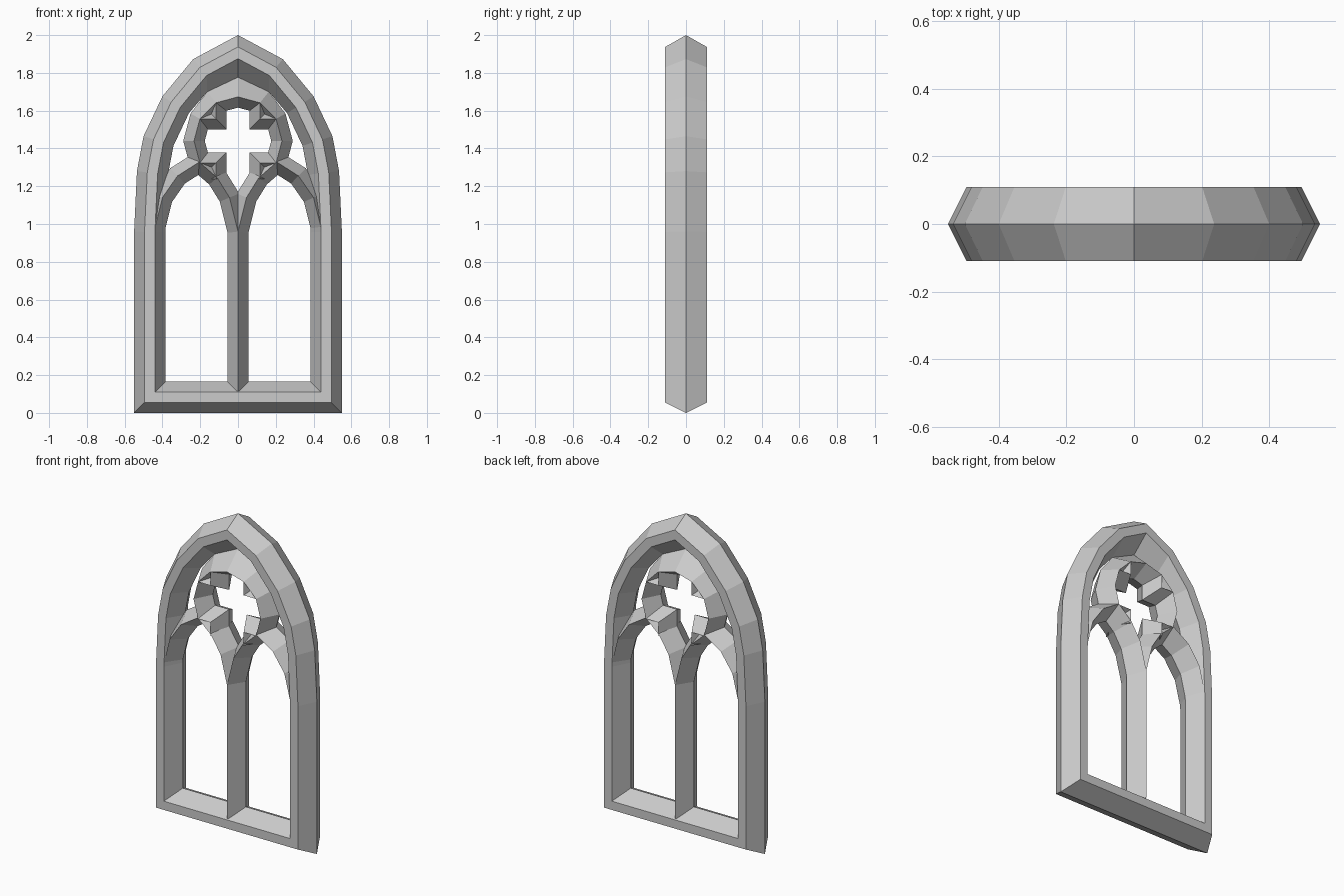
import bpy, bmesh
from math import sin, cos, radians
from mathutils import Vector

if "Cube" in bpy.data.objects:
    bpy.data.objects.remove(bpy.data.objects["Cube"])

D = 0.11   # half depth
W = 0.055  # half width of a tracery bar
CZ = 1.44  # rosette centre height


def offset_dirs(path, closed):
    """Mitred left-hand offset direction at every path point (x, z plane)."""
    pts = [Vector(p) for p in path]
    n = len(pts)
    out = []
    for i, p in enumerate(pts):
        dirs = []
        if closed or i > 0:
            dirs.append((p - pts[i - 1]).normalized())
        if closed or i < n - 1:
            dirs.append((pts[(i + 1) % n] - p).normalized())
        normals = [Vector((-d.y, d.x)) for d in dirs]
        m = sum(normals, Vector((0, 0))).normalized()
        out.append(m / m.dot(normals[0]))
    return pts, out


def sweep(name, path, profile, closed=False, override=None):
    """Sweep a profile of (offset, y); override maps (point, corner) to an x, z spot."""
    pts, dirs = offset_dirs(path, closed)
    bm = bmesh.new()
    rings = []
    for i, (p, d) in enumerate(zip(pts, dirs)):
        ring = []
        for k, (o, y) in enumerate(profile):
            q = p + d * o
            if override and (i, k) in override:
                q = override[(i, k)]
            ring.append(bm.verts.new((q[0], y, q[1])))
        rings.append(ring)
    n, m = len(rings), len(profile)
    for i in range(n if closed else n - 1):
        a, b = rings[i], rings[(i + 1) % n]
        for k in range(m):
            bm.faces.new((a[k], a[(k + 1) % m], b[(k + 1) % m], b[k]))
    if not closed:
        bm.faces.new(rings[0])
        bm.faces.new(rings[-1])
    bmesh.ops.recalc_face_normals(bm, faces=bm.faces)
    me = bpy.data.meshes.new(name)
    bm.to_mesh(me)
    bm.free()
    ob = bpy.data.objects.new(name, me)
    bpy.context.collection.objects.link(ob)
    return ob


DIAMOND = [(W, 0), (0, -D), (-W, 0), (0, D)]

# Outer frame: pointed arch, hexagonal section, counter-clockwise from the front
half = [(0.55, 0), (0.55, 0.96), (0.535, 1.28), (0.5, 1.465), (0.4, 1.676), (0.237, 1.873)]
outline = half + [(0, 2.0)] + [(-x, z) for x, z in reversed(half)]
section = [(0, 0), (W, -D), (2 * W, -D), (3 * W, 0), (2 * W, D), (W, D)]
touch = {5: (0.163, 1.70), 6: (0, 1.777), 7: (-0.163, 1.70)}
sweep("outer_frame", outline, section, True, {(i, 3): p for i, p in touch.items()})

# Central mullion
sweep("mullion", [(0, 0.117), (0, 0.96)], DIAMOND)

# Rosette ring, open at the bottom, its crown meeting the frame
R = 0.233
ring = [(R * cos(radians(a)), CZ + R * sin(radians(a))) for a in range(-30, 211, 30)]
crown = {(3, 2): touch[5], (4, 2): touch[6], (5, 2): touch[7]}
sweep("rosette_ring", ring, DIAMOND, False, crown)

# Lancet arches and rosette cusps, mirrored left and right
lancet = [(0, 0.94), (0, 0.96), (0.045, 1.14), (0.11, 1.245), (0.205, 1.328),
          (0.32, 1.255), (0.40, 1.14), (0.445, 0.96), (0.445, 0.94)]
c, s = R * cos(radians(30)), R * sin(radians(30))
for side, sx in (("left", -1), ("right", 1)):
    sweep("lancet_arch_" + side, [(sx * x, z) for x, z in lancet], DIAMOND)
    for level, sz in (("upper", 1), ("lower", -1)):
        cusp = [(sx * x, CZ + sz * z) for x, z in ((c, s), (s, s), (s, c))]
        sweep(f"cusp_{level}_{side}", cusp, DIAMOND)
